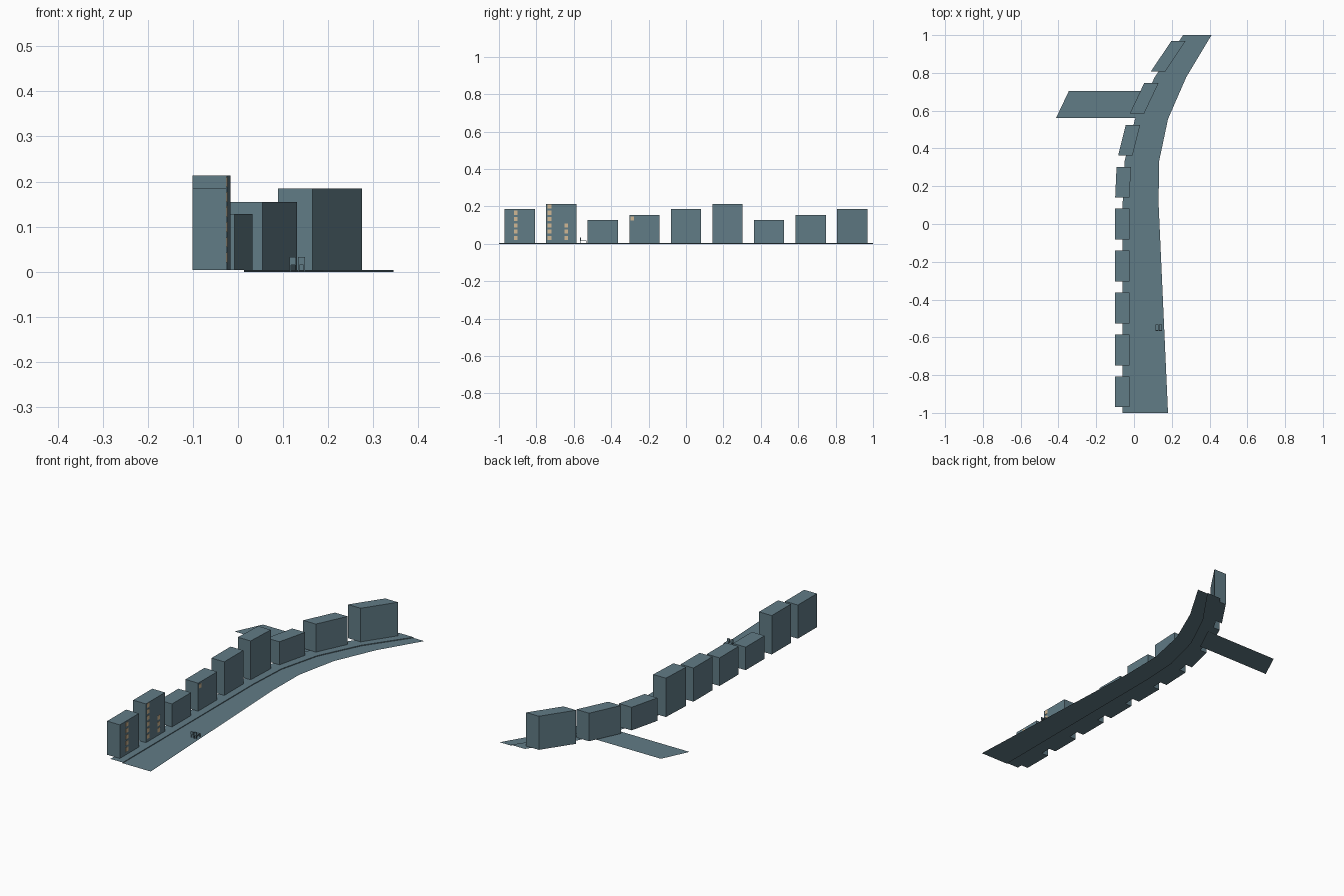
import bpy
import bmesh

cube = bpy.data.objects.get("Cube")
if cube:
    bpy.data.objects.remove(cube, do_unlink=True)


def material(name, colour):
    m = bpy.data.materials.new(name)
    m.use_nodes = True
    m.diffuse_color = (*colour, 1)
    bsdf = m.node_tree.nodes["Principled BSDF"]
    bsdf.inputs["Base Color"].default_value = (*colour, 1)
    bsdf.inputs["Roughness"].default_value = 0.9
    return m


SLATE = material("slate_blue", (0.12, 0.2, 0.24))
TAN = material("window_tan", (0.64, 0.48, 0.3))

KERB = 0.004
# Street stations: y, outer pavement edge, kerb line, outer road edge
STATIONS = [
    (-1.0, -0.06, 0.013, 0.18),
    (0.111, -0.06, 0.015, 0.13),
    (0.333, -0.05, 0.027, 0.133),
    (0.556, 0.005, 0.083, 0.18),
    (0.778, 0.11, 0.19, 0.277),
    (1.0, 0.26, 0.345, 0.41),
]


def make(name, bm, mat):
    mesh = bpy.data.meshes.new(name)
    bm.to_mesh(mesh)
    bm.free()
    mesh.materials.append(mat)
    ob = bpy.data.objects.new(name, mesh)
    bpy.context.collection.objects.link(ob)
    return ob


def strip(name, left, right):
    """Sheet spanning two matching point rows."""
    bm = bmesh.new()
    a = [bm.verts.new(p) for p in left]
    b = [bm.verts.new(p) for p in right]
    for i in range(len(a) - 1):
        bm.faces.new((a[i], b[i], b[i + 1], a[i + 1]))
    return make(name, bm, SLATE)


def prism(name, outline, z0, z1, mat=SLATE):
    """Upright block over a counter-clockwise outline."""
    bm = bmesh.new()
    face = bm.faces.new([bm.verts.new((x, y, z0)) for x, y in outline])
    top = bmesh.ops.extrude_face_region(bm, geom=[face])["geom"]
    verts = [v for v in top if isinstance(v, bmesh.types.BMVert)]
    bmesh.ops.translate(bm, verts=verts, vec=(0, 0, z1 - z0))
    bmesh.ops.recalc_face_normals(bm, faces=bm.faces)
    return make(name, bm, mat)


def box(name, x0, x1, y0, y1, z0, z1, mat=SLATE):
    return prism(name, [(x0, y0), (x1, y0), (x1, y1), (x0, y1)], z0, z1, mat)


def edge_x(y):
    """Outer pavement edge at a given y."""
    for (y0, a, *_), (y1, b, *_) in zip(STATIONS, STATIONS[1:]):
        if y <= y1:
            return a + (b - a) * (y - y0) / (y1 - y0)
    return STATIONS[-1][1]


# Road, raised pavement and the kerb between them
pavement_edge = [(a, y, KERB) for y, a, k, r in STATIONS]
kerb_top = [(k, y, KERB) for y, a, k, r in STATIONS]
kerb_foot = [(k, y, 0) for y, a, k, r in STATIONS]
road_edge = [(r, y, 0) for y, a, k, r in STATIONS]
strip("pavement", pavement_edge, kerb_top)
strip("kerb", kerb_top, kerb_foot)
strip("road", kerb_foot, road_edge)

# Side street
strip("side_street",
      [(edge_x(y) - 0.42, y, 0) for y in (0.56, 0.705)],
      [(edge_x(y) + 0.02, y, 0) for y in (0.56, 0.705)])

# Row of buildings following the bend
HEIGHTS = [0.185, 0.213, 0.128, 0.155]
for i in range(9):
    y0 = -0.97 + i * 0.2222
    y1 = y0 + 0.162
    l0, l1 = edge_x(y0) - 0.041, edge_x(y1) - 0.041
    prism(f"building_{i + 1}",
          [(l0, y0), (l0 + 0.076, y0), (l1 + 0.076, y1), (l1, y1)],
          KERB, HEIGHTS[i % 4])


# Lit windows, columns on the street fronts
def windows(name, y, z, count):
    for n in range(count):
        zc = z + n * 0.0335
        box(f"{name}_{n + 1}", -0.027, -0.0235, y - 0.01, y + 0.01,
            zc - 0.011, zc + 0.011, TAN)


windows("first_building_window", -0.91, 0.032, 5)
windows("second_building_window", -0.73, 0.032, 6)
windows("second_building_side_window", -0.64, 0.032, 3)
windows("fourth_building_window", -0.288, 0.135, 1)

# Pair of small chairs beside the road
for side, x in (("right", 0.114), ("left", 0.133)):
    w = 0.015
    box(f"{side}_chair_seat", x, x + w, -0.562, -0.532, 0.015, 0.019)
    box(f"{side}_chair_back", x, x + w, -0.566, -0.562, 0.015, 0.033)
    for n, lx in enumerate((x, x + w - 0.003)):
        for m, ly in enumerate((-0.564, -0.535)):
            box(f"{side}_chair_leg_{n}{m}", lx, lx + 0.003, ly, ly + 0.003,
                0, 0.016)
